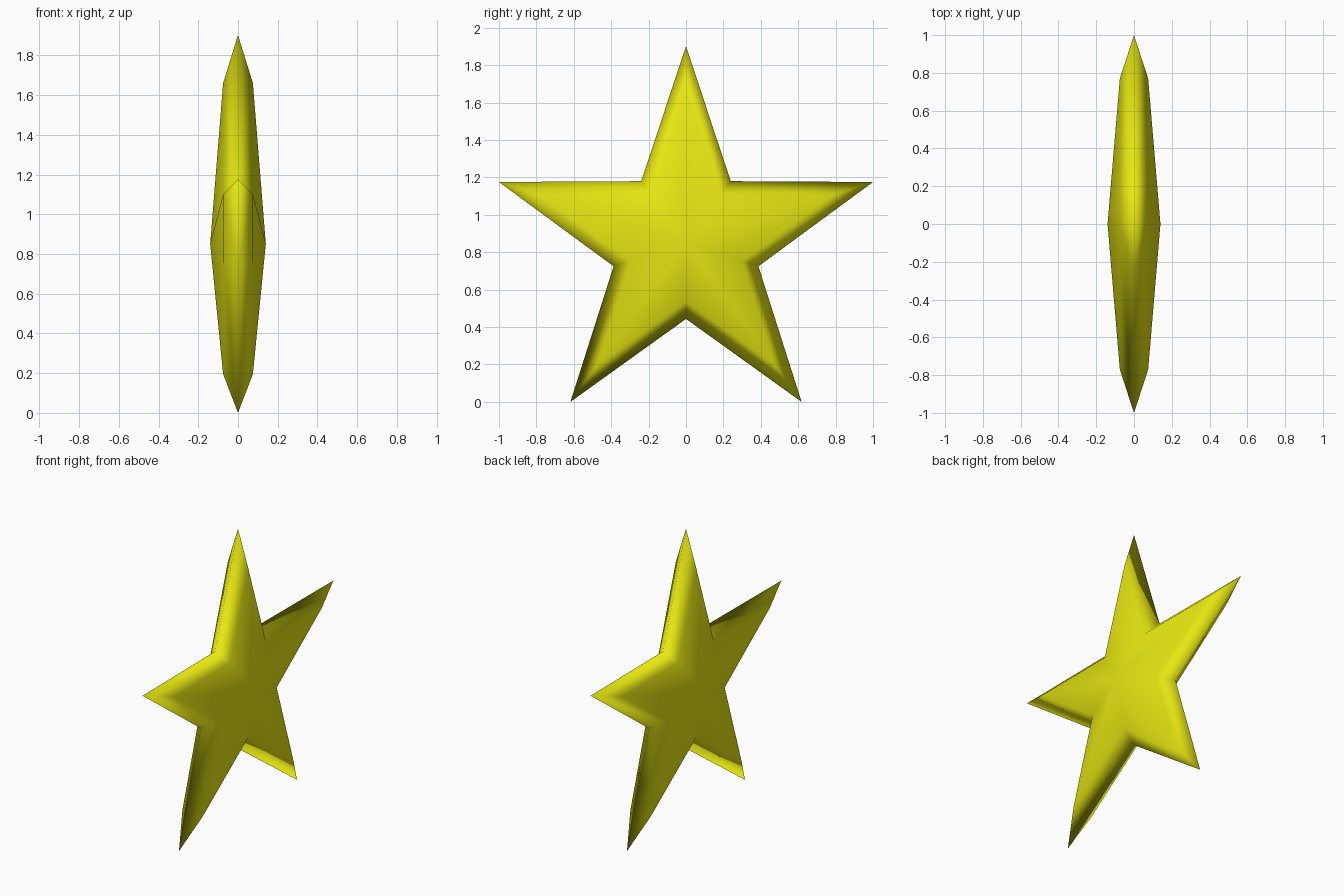
import bpy, bmesh
from math import sin, cos, pi

cube = bpy.data.objects.get("Cube")
if cube:
    bpy.data.objects.remove(cube, do_unlink=True)

POINTS = 5
OUTER = 1 / sin(2 * pi / POINTS)   # tip radius for a span of 2
INNER = 0.407                      # notch radius
CENTRE_Z = OUTER * cos(pi / POINTS)
INSET, SHOULDER, PEAK = 0.77, 0.075, 0.14

# Yellow surface
yellow = bpy.data.materials.new("yellow")
yellow.use_nodes = True
colour = (0.8, 0.8, 0.006, 1)
yellow.diffuse_color = colour
yellow.node_tree.nodes["Principled BSDF"].inputs["Base Color"].default_value = colour

bm = bmesh.new()


def star_ring(scale, x):
    """Star outline standing in the YZ plane, first tip upward."""
    ring = []
    for i in range(2 * POINTS):
        r = scale * (INNER if i % 2 else OUTER)
        a = i * pi / POINTS
        ring.append(bm.verts.new((x, r * sin(a), CENTRE_Z + r * cos(a))))
    return ring


# Shared rim, then a bevelled shoulder and a shallow peak on each side
rim = star_ring(1, 0)
for side in (1, -1):
    shoulder = star_ring(INSET, side * SHOULDER)
    peak = bm.verts.new((side * PEAK, 0, CENTRE_Z))
    for i in range(2 * POINTS):
        j = (i + 1) % (2 * POINTS)
        bm.faces.new((rim[i], rim[j], shoulder[j], shoulder[i]))
        bm.faces.new((shoulder[i], shoulder[j], peak))

bmesh.ops.recalc_face_normals(bm, faces=bm.faces)
for face in bm.faces:
    face.smooth = True

mesh = bpy.data.meshes.new("star")
bm.to_mesh(mesh)
bm.free()
mesh.materials.append(yellow)
star = bpy.data.objects.new("star", mesh)
bpy.context.collection.objects.link(star)
